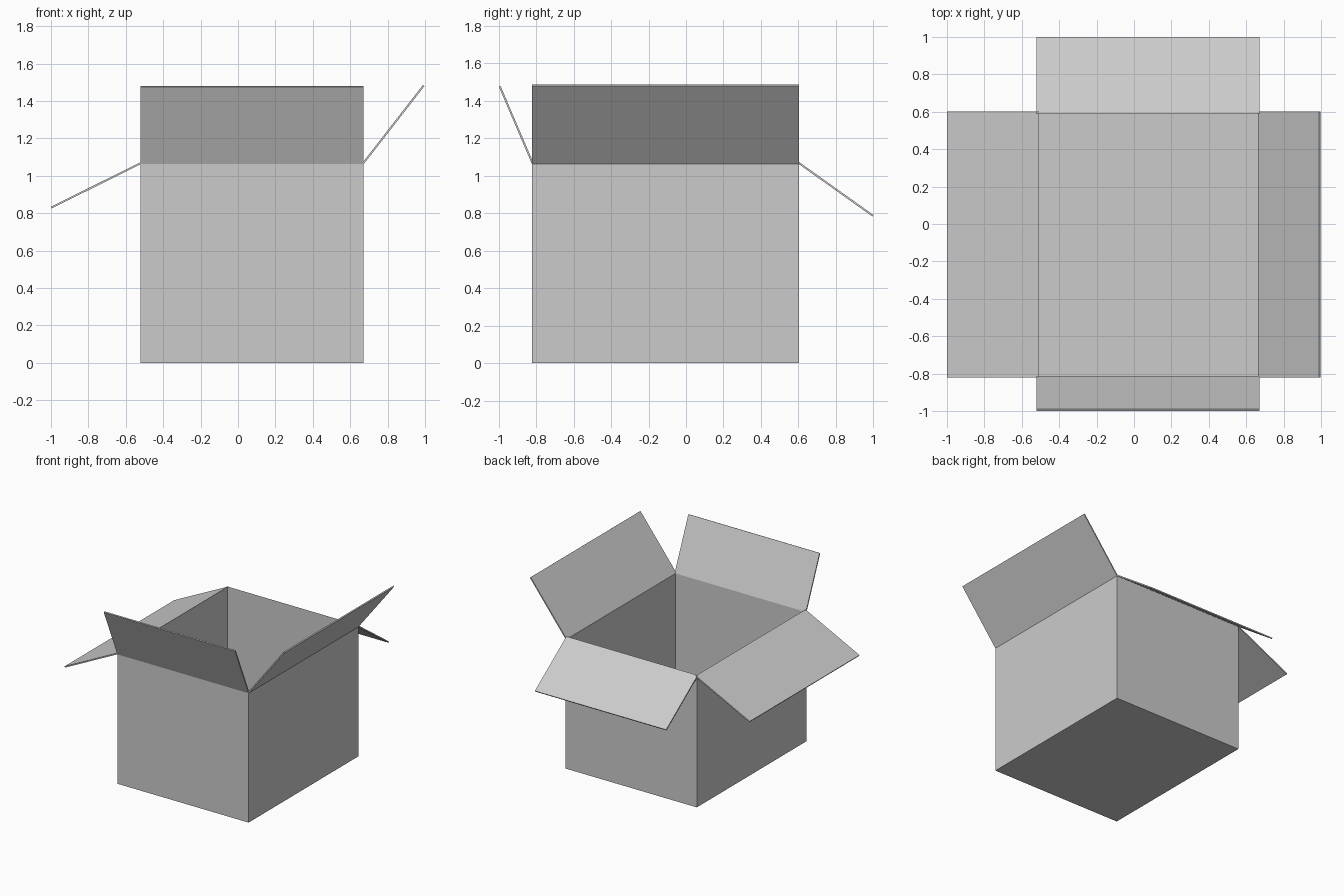
import bpy
import bmesh
import math
from mathutils import Vector

if "Cube" in bpy.data.objects:
    bpy.data.objects.remove(bpy.data.objects["Cube"], do_unlink=True)

X0, X1, Y0, Y1 = -0.52, 0.672, -0.822, 0.602
HEIGHT, THICK = 1.062, 0.01

card = bpy.data.materials.new("plain grey card")
card.use_nodes = True
card.diffuse_color = (0.6, 0.6, 0.6, 1)
card.node_tree.nodes["Principled BSDF"].inputs["Base Color"].default_value = card.diffuse_color


def add_object(name, bm):
    bmesh.ops.recalc_face_normals(bm, faces=bm.faces)
    mesh = bpy.data.meshes.new(name)
    bm.to_mesh(mesh)
    bm.free()
    mesh.materials.append(card)
    obj = bpy.data.objects.new(name, mesh)
    bpy.context.collection.objects.link(obj)
    return obj


# Box body: a cuboid without its top, thickened inwards
bm = bmesh.new()
bmesh.ops.create_cube(bm, size=1)
for v in bm.verts:
    v.co = (X1 if v.co.x > 0 else X0, Y1 if v.co.y > 0 else Y0, HEIGHT if v.co.z > 0 else 0)
lid = max(bm.faces, key=lambda f: f.calc_center_median().z)
bmesh.ops.delete(bm, geom=[lid], context="FACES_ONLY")
body = add_object("box_body", bm)
shell = body.modifiers.new("card thickness", "SOLIDIFY")
shell.thickness = THICK
shell.offset = -1
shell.use_even_offset = True


def flap(name, start, end, out, reach, rise):
    """Slab hinged on a rim edge, mitred into the wall; reach and rise give its tip."""
    bend = math.atan2(reach, rise)
    inner = (-math.cos(bend) * THICK, math.sin(bend) * THICK)
    section = [(0, 0), (reach, rise), (reach + inner[0], rise + inner[1]),
               (-THICK, THICK * math.tan(bend / 2)), (-THICK, 0)]
    bm = bmesh.new()
    verts = [bm.verts.new(Vector((*start, HEIGHT)) + Vector(out) * u + Vector((0, 0, w)))
             for u, w in section]
    face = bm.faces.new(verts)
    swept = bmesh.ops.extrude_face_region(bm, geom=[face])
    moved = [g for g in swept["geom"] if isinstance(g, bmesh.types.BMVert)]
    along = Vector((end[0] - start[0], end[1] - start[1], 0))
    bmesh.ops.translate(bm, verts=moved, vec=along)
    add_object(name, bm)


# Four flaps, each folded to its own angle
flap("left_flap", (X1, Y0), (X1, Y1), (1, 0, 0), 0.325, 0.418)
flap("right_flap", (X0, Y0), (X0, Y1), (-1, 0, 0), 0.476, -0.236)
flap("front_flap", (X0, Y0), (X1, Y0), (0, -1, 0), 0.177, 0.414)
flap("back_flap", (X0, Y1), (X1, Y1), (0, 1, 0), 0.393, -0.28)
